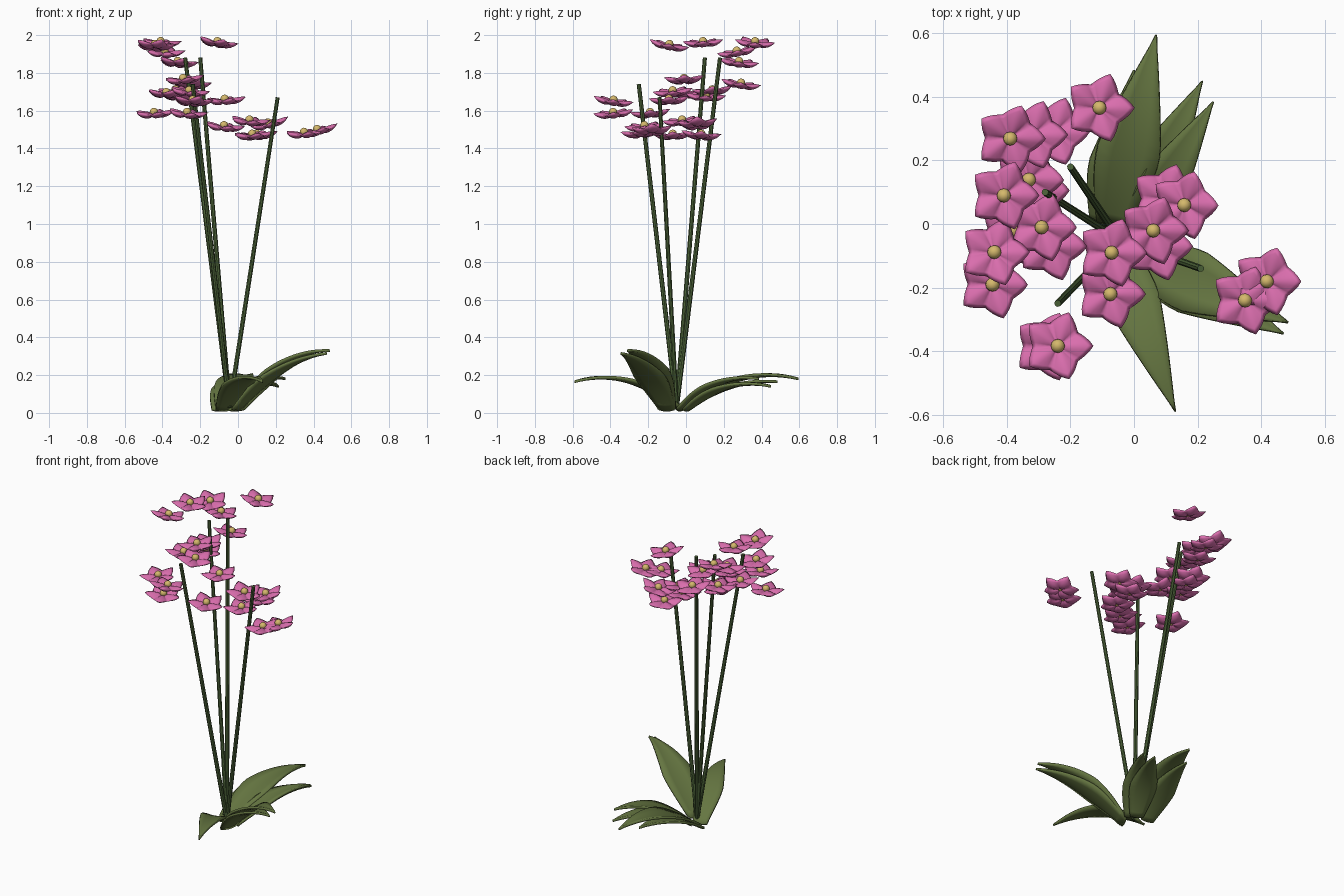
import bpy, bmesh, math
from mathutils import Vector, Matrix

cube = bpy.data.objects.get("Cube")
if cube:
    bpy.data.objects.remove(cube, do_unlink=True)


def material(name, rgb):
    m = bpy.data.materials.new(name)
    m.use_nodes = True
    m.diffuse_color = (*rgb, 1)
    bsdf = next(n for n in m.node_tree.nodes if n.type == 'BSDF_PRINCIPLED')
    bsdf.inputs["Base Color"].default_value = (*rgb, 1)
    return m


pink = material("petal pink", (0.70, 0.155, 0.42))
yellow = material("centre yellow", (0.66, 0.48, 0.15))
leaf_green = material("leaf green", (0.13, 0.18, 0.053))
stem_green = material("stem green", (0.072, 0.125, 0.04))


def add_object(name, mesh):
    ob = bpy.data.objects.new(name, mesh)
    bpy.context.collection.objects.link(ob)
    return ob


def finish(bm, name, mats, smooth=True):
    bmesh.ops.recalc_face_normals(bm, faces=bm.faces[:])
    for f in bm.faces:
        f.smooth = smooth
    mesh = bpy.data.meshes.new(name)
    bm.to_mesh(mesh)
    bm.free()
    for m in mats:
        mesh.materials.append(m)
    return mesh


# Flower: five padded, pointed petals joined at creases, with a round centre
def flower_mesh():
    bm = bmesh.new()
    per_petal, rings = 8, 6
    count = per_petal * 5

    def point(i, k, side):
        u = abs((i % per_petal) / (per_petal / 2) - 1)       # 0 midrib, 1 seam
        t = k / rings
        a = math.tau * (i / count - 0.1)
        r = (0.079 + 0.033 * (1 - u) ** 1.3) * t
        puff = math.sin(math.pi * t) ** 0.75 * (0.25 + 0.75 * (1 - u * u))
        z = 0.018 * t * t * (1 - 0.6 * u) - 0.008 * u * t - 0.005
        depth = 0.012 if side > 0 else 0.021
        return (r * math.cos(a), r * math.sin(a), z + side * depth * puff)

    rim = [bm.verts.new(point(i, rings, 0)) for i in range(count)]
    for side in (1, -1):
        loops = [[bm.verts.new(point(i, k, side)) for i in range(count)]
                 for k in range(1, rings)] + [rim]
        hub = bm.verts.new((0, 0, -0.005))
        for i in range(count):
            j = (i + 1) % count
            bm.faces.new((hub, loops[0][i], loops[0][j]))
            for a, b in zip(loops, loops[1:]):
                bm.faces.new((a[i], b[i], b[j], a[j]))
    petals = set(bm.faces)
    bmesh.ops.create_uvsphere(bm, u_segments=12, v_segments=8, radius=0.022,
                              matrix=Matrix.Translation((0, 0, 0.008)))
    for f in bm.faces:
        f.material_index = 0 if f in petals else 1
    return finish(bm, "flower", (pink, yellow))


# Leaf: arched, channelled blade tapering to a point
def leaf(name, base, tip, crest, width):
    a, c = Vector(base), Vector(tip)
    b = (a + c) / 2
    b.z = crest
    along = Vector((c.x - a.x, c.y - a.y, 0)).normalized()
    across = Vector((-along.y, along.x, 0))
    bm = bmesh.new()
    rows = []
    steps = 18
    for s in range(steps + 1):
        t = s / steps
        p = a * (1 - t) ** 2 + b * 2 * t * (1 - t) + c * t * t
        if t < 0.38:
            w = 0.5 + 0.5 * math.sin(t / 0.38 * math.pi / 2)
        else:
            w = max(0.02, 1 - ((t - 0.38) / 0.62) ** 1.15)
        half = w * width / 2
        rows.append([bm.verts.new(p + across * half * u
                                  + Vector((0, 0, 0.15 * half * u * u)))
                     for u in (-1, -0.5, 0, 0.5, 1)])
    for r, q in zip(rows, rows[1:]):
        for i in range(4):
            bm.faces.new((r[i], r[i + 1], q[i + 1], q[i]))
    ob = add_object(name, finish(bm, name, (leaf_green,)))
    mod = ob.modifiers.new("thickness", 'SOLIDIFY')
    mod.thickness = 0.014
    mod.offset = 0


leaves = [
    ((-0.07, 0.00, 0.025), (0.07, 0.595, 0.18), 0.25, 0.20),
    ((-0.10, 0.00, 0.012), (0.00, 0.485, 0.165), 0.18, 0.16),
    ((-0.02, 0.00, 0.012), (0.215, 0.45, 0.14), 0.19, 0.16),
    ((0.00, -0.03, 0.015), (0.25, 0.385, 0.18), 0.21, 0.15),
    ((0.00, -0.10, 0.015), (0.485, -0.31, 0.33), 0.33, 0.20),
    ((-0.01, -0.10, 0.012), (0.47, -0.345, 0.315), 0.28, 0.18),
    ((-0.08, -0.03, 0.012), (0.13, -0.59, 0.165), 0.24, 0.165),
]
for n, args in enumerate(leaves, 1):
    leaf(f"leaf_{n}", *args)

# Stems: straight thin rods fanning out from the base
stem_tips = [(-0.20, 0.18, 1.88), (-0.28, 0.10, 1.88),
             (0.21, -0.14, 1.67), (-0.24, -0.25, 1.74)]
for n, tip in enumerate(stem_tips, 1):
    start, end = Vector((-0.045, -0.05, 0.03)), Vector(tip)
    d = end - start
    bm = bmesh.new()
    place = Matrix.Translation((start + end) / 2) @ d.to_track_quat('Z', 'Y').to_matrix().to_4x4()
    bmesh.ops.create_cone(bm, cap_ends=True, segments=8, radius1=0.013,
                          radius2=0.011, depth=d.length, matrix=place)
    add_object(f"stem_{n}", finish(bm, "stem", (stem_green,), False))

# Blossoms: position, then lean towards x and y
blossoms = [
    (-0.39, 0.27, 1.91, 0.05, -0.18), (-0.11, 0.365, 1.96, 0.16, 0.08),
    (-0.32, 0.28, 1.855, 0.10, 0.12), (-0.25, 0.29, 1.74, 0.05, 0.16),
    (-0.33, 0.14, 1.705, -0.10, -0.10), (-0.315, 0.105, 1.675, 0.10, 0.05),
    (-0.41, 0.09, 1.96, 0.05, -0.05), (-0.29, -0.01, 1.765, -0.10, -0.05),
    (-0.38, -0.02, 1.69, 0.05, 0.05), (-0.26, -0.07, 1.70, 0.10, -0.10),
    (-0.44, -0.09, 1.945, 0.05, 0.20), (-0.445, -0.19, 1.585, -0.05, -0.08),
    (-0.24, -0.385, 1.65, 0.05, 0.15), (-0.27, -0.385, 1.585, 0.08, -0.10),
    (-0.07, -0.09, 1.655, -0.05, -0.05), (-0.075, -0.22, 1.515, 0.10, -0.08),
    (0.06, -0.02, 1.545, 0.08, -0.10), (0.16, 0.06, 1.53, -0.24, -0.08),
    (0.075, -0.07, 1.47, -0.05, -0.05), (0.10, 0.08, 1.47, -0.08, 0.10),
    (0.42, -0.18, 1.495, -0.22, -0.05), (0.35, -0.24, 1.48, -0.08, -0.08),
]
blossom = flower_mesh()
for n, (x, y, z, lean_x, lean_y) in enumerate(blossoms, 1):
    ob = add_object(f"flower_{n}", blossom)
    up = Vector((0, 0, 1))
    tilt = up.rotation_difference(Vector((lean_x, lean_y, 1))).to_matrix().to_4x4()
    ob.matrix_world = Matrix.Translation((x, y, z)) @ tilt
